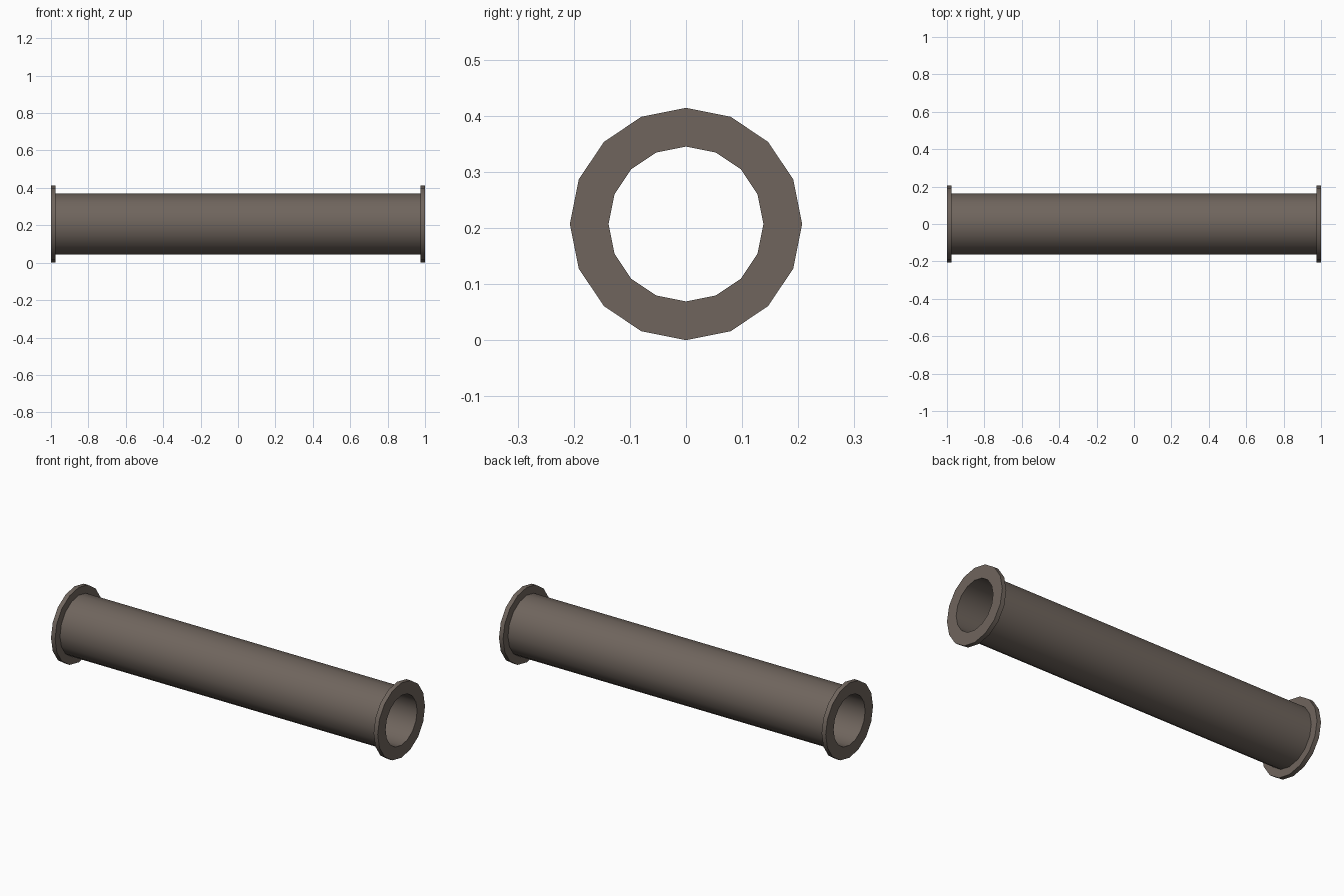
import bpy, bmesh
from math import sin, cos, tau, radians

if "Cube" in bpy.data.objects:
    bpy.data.objects.remove(bpy.data.objects["Cube"])

SIDES = 16
R_FLANGE, R_PIPE, R_BORE = 0.207, 0.164, 0.138
HALF, FLANGE = 1.0, 0.025

mat = bpy.data.materials.new("brown_metal")
mat.diffuse_color = (0.16, 0.13, 0.11, 1)
mat.use_nodes = True
mat.node_tree.nodes["Principled BSDF"].inputs["Base Color"].default_value = mat.diffuse_color


def lathe_x(name, profile, z):
    """Revolve a closed (x, radius) profile around the x axis."""
    bm = bmesh.new()
    rings = [[bm.verts.new((x, r * sin(tau * i / SIDES), r * cos(tau * i / SIDES)))
              for i in range(SIDES)] for x, r in profile]
    for a, b in zip(rings, rings[1:] + rings[:1]):
        for i in range(SIDES):
            j = (i + 1) % SIDES
            bm.faces.new((a[i], a[j], b[j], b[i]))
    bmesh.ops.recalc_face_normals(bm, faces=bm.faces)
    mesh = bpy.data.meshes.new(name)
    bm.to_mesh(mesh)
    bm.free()
    mesh.materials.append(mat)
    obj = bpy.data.objects.new(name, mesh)
    obj.location.z = z
    bpy.context.collection.objects.link(obj)
    return obj


# Hollow pipe with a flange at each end: right half mirrored to the left
right = [(HALF - FLANGE, R_PIPE), (HALF - FLANGE, R_FLANGE),
         (HALF, R_FLANGE), (HALF, R_BORE)]
left = [(-x, r) for x, r in reversed(right)]
pipe = lathe_x("flanged_pipe", right + left, R_FLANGE)

# Smooth round walls, crisp flange edges
bpy.context.view_layer.objects.active = pipe
pipe.select_set(True)
bpy.ops.object.shade_smooth_by_angle(angle=radians(30))
